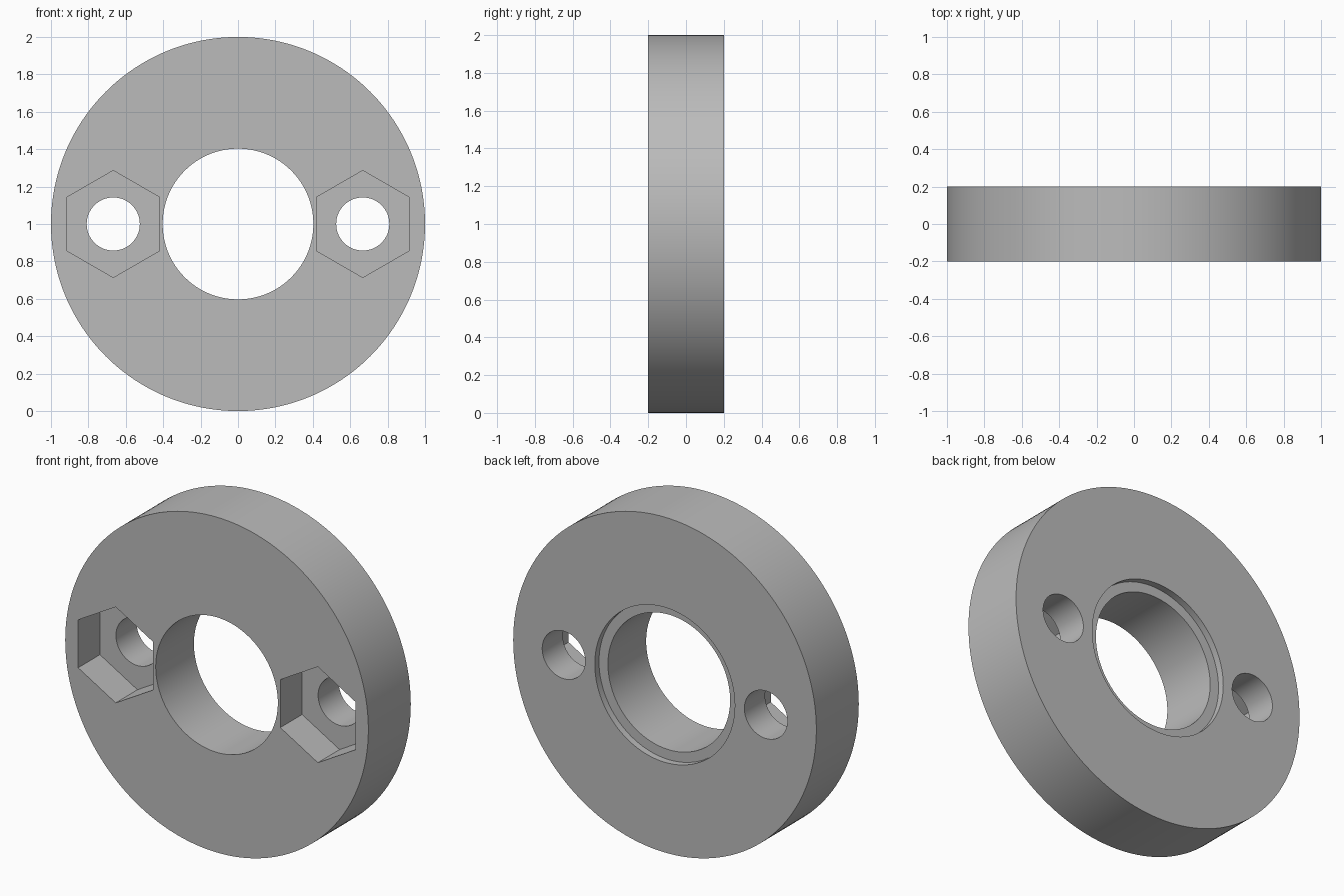
import bpy
import math

cube = bpy.data.objects.get("Cube")
if cube:
    bpy.data.objects.remove(cube)

# Plain grey material
grey = bpy.data.materials.new("plain_grey")
grey.use_nodes = True
colour = (0.5, 0.5, 0.5, 1)
grey.diffuse_color = colour
grey.node_tree.nodes["Principled BSDF"].inputs["Base Color"].default_value = colour

THICK = 0.4
FRONT, BACK = -THICK / 2, THICK / 2
HOLE_X = 0.667


def cylinder(name, radius, y0, y1, x=0, sides=128):
    """Cylinder or prism along y, between y0 and y1, at disc centre height."""
    bpy.ops.mesh.primitive_cylinder_add(
        vertices=sides, radius=radius, depth=y1 - y0,
        location=(x, (y0 + y1) / 2, 1), rotation=(math.pi / 2, 0, 0))
    obj = bpy.context.object
    obj.name = name
    bpy.ops.object.transform_apply(location=True, rotation=True, scale=True)
    obj.data.materials.append(grey)
    return obj


# Disc body
disc = cylinder("disc_body", 1, FRONT, BACK, sides=192)

# Central bore and the shallow recess around it on the back
cutters = [
    cylinder("bore_cutter", 0.403, FRONT - 0.1, BACK + 0.1),
    cylinder("back_recess_cutter", 0.462, BACK - 0.04, BACK + 0.1),
]

# Bolt holes with hexagonal nut pockets on the front
for side, x in (("left", HOLE_X), ("right", -HOLE_X)):
    cutters.append(cylinder(side + "_bolt_hole_cutter", 0.142,
                            FRONT - 0.1, BACK + 0.1, x, 64))
    cutters.append(cylinder(side + "_nut_pocket_cutter", 0.286,
                            FRONT - 0.1, FRONT + 0.205, x, 6))

# Cut each shape, then remove its cutter
for cutter in cutters:
    cutter.hide_render = True
    mod = disc.modifiers.new(cutter.name, "BOOLEAN")
    mod.operation = "DIFFERENCE"
    mod.solver = "EXACT"
    mod.object = cutter
    bpy.context.view_layer.objects.active = disc
    bpy.ops.object.modifier_apply(modifier=mod.name)
    bpy.data.objects.remove(cutter)

# Smooth round walls, keep crisp edges
bpy.ops.object.select_all(action="DESELECT")
disc.select_set(True)
bpy.context.view_layer.objects.active = disc
bpy.ops.object.shade_smooth_by_angle(angle=math.radians(30))
